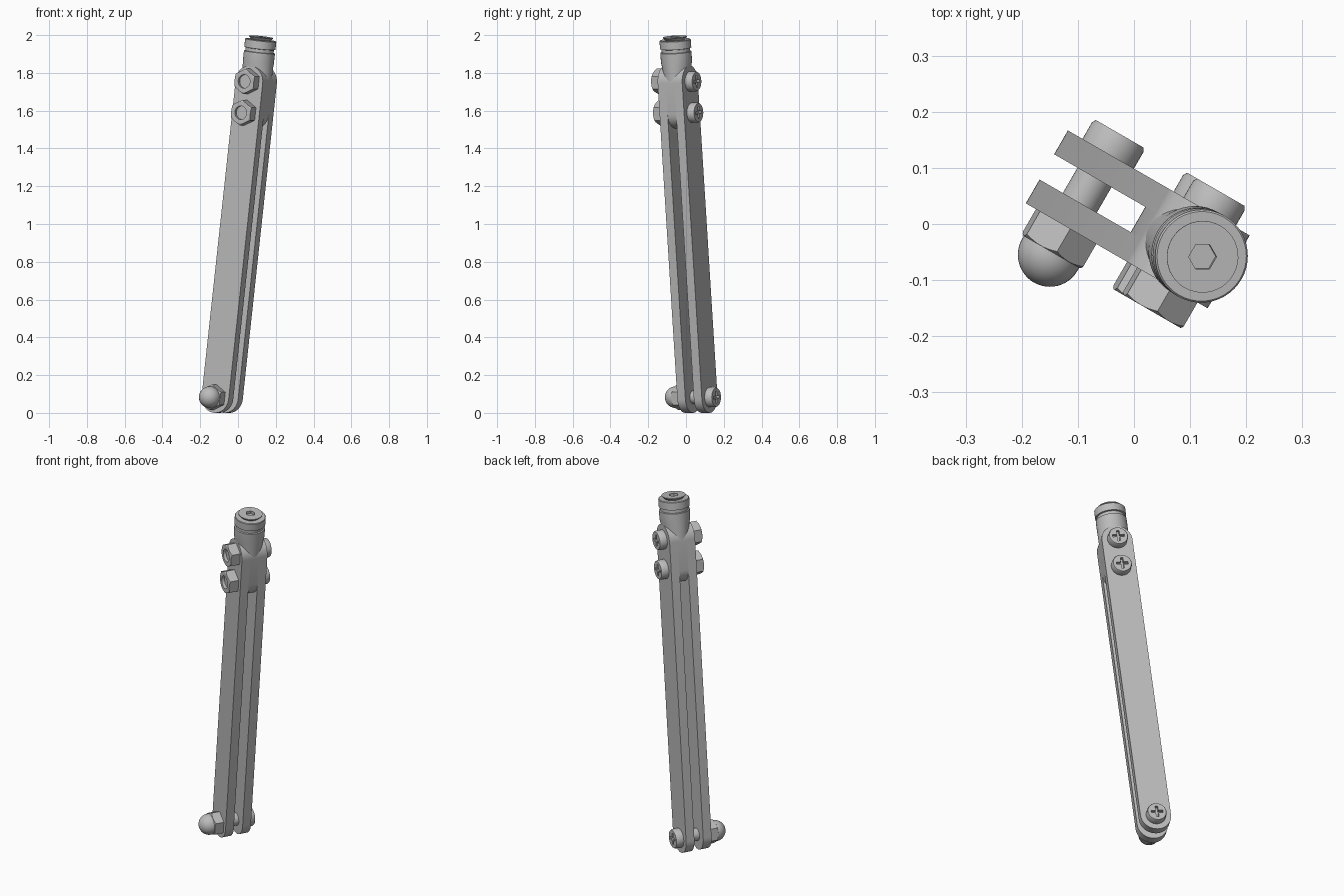
import bpy, bmesh
from math import sin, cos, pi, radians
from mathutils import Matrix

cube = bpy.data.objects.get("Cube")
if cube:
    bpy.data.objects.remove(cube, do_unlink=True)

steel = bpy.data.materials.new("grey_steel")
steel.use_nodes = True
GREY = (0.5, 0.5, 0.5, 1)
steel.diffuse_color = GREY
steel.node_tree.nodes["Principled BSDF"].inputs["Base Color"].default_value = GREY

# Arm frame: origin at the lower bolt, z along the arm, y along the bolts
ARM = (Matrix.Translation((-0.0835, 0.0603, 0.083))
       @ Matrix.Rotation(radians(-30), 4, 'Z') @ Matrix.Rotation(radians(7.1), 4, 'Y'))
WIDTH, GAP, OUTER = 0.083, 0.026, 0.075    # half width, inner and outer plate faces
LOW, HIGH = 1.518, 1.685                   # upper bolt positions along the arm
parts = []


def finish(name, bm, place):
    bmesh.ops.recalc_face_normals(bm, faces=bm.faces)
    mesh = bpy.data.meshes.new(name)
    bm.to_mesh(mesh)
    bm.free()
    mesh.materials.append(steel)
    obj = bpy.data.objects.new(name, mesh)
    obj.matrix_world = ARM @ place
    bpy.context.collection.objects.link(obj)
    parts.append(obj)
    return obj


def lathe(name, profile, place=Matrix(), sides=40, phase=0.0):
    """Closed solid of revolution; the profile starts and ends on the axis."""
    bm = bmesh.new()
    rings = []
    for r, h in profile:
        if r == 0:
            rings.append([bm.verts.new((0, 0, h))] * sides)
        else:
            angles = [phase + 2 * pi * i / sides for i in range(sides)]
            rings.append([bm.verts.new((r * cos(a), r * sin(a), h)) for a in angles])
    for a, b in zip(rings, rings[1:]):
        for i in range(sides):
            j = (i + 1) % sides
            bm.faces.new(list(dict.fromkeys((a[i], a[j], b[j], b[i]))))
    return finish(name, bm, place)


def rod(name, r, h0, h1, place=Matrix(), sides=40, phase=0.0):
    return lathe(name, [(0, h0), (r, h0), (r, h1), (0, h1)], place, sides, phase)


def bar(name, z0, z1, y0, y1):
    """Round-ended flat bar."""
    bm = bmesh.new()
    n = 20
    outline = [(z1, pi * i / n) for i in range(n + 1)]
    outline += [(z0, pi + pi * i / n) for i in range(n + 1)]
    face = bm.faces.new([bm.verts.new((WIDTH * cos(a), y0, z + WIDTH * sin(a)))
                         for z, a in outline])
    ext = bmesh.ops.extrude_face_region(bm, geom=[face])
    verts = [v for v in ext["geom"] if isinstance(v, bmesh.types.BMVert)]
    bmesh.ops.translate(bm, verts=verts, vec=(0, y1 - y0, 0))
    return finish(name, bm, Matrix())


def box(name, size, place):
    bm = bmesh.new()
    bmesh.ops.create_cube(bm, size=1)
    bmesh.ops.scale(bm, vec=size, verts=bm.verts)
    return finish(name, bm, place)


def boolean(obj, cutter, operation='DIFFERENCE'):
    bpy.context.view_layer.update()
    mod = obj.modifiers.new("cut", 'BOOLEAN')
    mod.operation, mod.object, mod.solver = operation, cutter, 'EXACT'
    bpy.context.view_layer.objects.active = obj
    bpy.ops.object.modifier_apply(modifier=mod.name)
    parts.remove(cutter)
    bpy.data.objects.remove(cutter, do_unlink=True)


def facing(z, side):
    """Place on an outer plate face at height z, with local z pointing outward."""
    return (Matrix.Translation((0, side * OUTER, z))
            @ Matrix.Rotation(radians(-90 * side), 4, 'X'))


def hex_nut(name, z, height):
    place = facing(z, -1)
    nut = rod(name, 0.0675, 0, height, place, 6, pi / 2)
    cone = lathe("chamfer", [(0, -0.01), (0.08, -0.01), (0.08, height - 0.013),
                             (0.058, height), (0, height + 0.001)], place, 48)
    boolean(nut, cone, 'INTERSECT')
    return nut


def bolt_head(name, z):
    place = facing(z, 1)
    head = lathe(name, [(0, 0), (0.053, 0), (0.053, 0.034), (0.049, 0.041), (0, 0.041)], place)
    for size in ((0.064, 0.014, 0.04), (0.014, 0.064, 0.04)):
        boolean(head, box("cross_cutter", size, place @ Matrix.Translation((0, 0, 0.042))))


# Two side plates and the spacer block between their tops
bar("front_plate", 0, HIGH, -OUTER, -GAP)
bar("back_plate", 0, HIGH, GAP, OUTER)
bar("spacer_block", LOW, HIGH, -GAP, GAP)

# Round neck with groove and collar, narrowed where it enters the plates
neck = lathe("neck", [(0, 1.66), (0.0825, 1.66), (0.0825, 1.755), (0.0825, 1.79),
                      (0.0825, 1.841), (0.075, 1.843), (0.075, 1.86), (0.083, 1.862),
                      (0.083, 1.904), (0.08, 1.907), (0, 1.907)], sides=48)
for v in neck.data.vertices:
    if v.co.z < 1.76:
        v.co.y *= 0.89

# Countersunk screw with hexagon socket on top
cap = lathe("top_screw", [(0, 1.9), (0.045, 1.9), (0.064, 1.92), (0.064, 1.923), (0, 1.923)])
boolean(cap, rod("socket_cutter", 0.025, 1.903, 1.95, sides=6, phase=pi / 6))

# Upper bolts with open nuts
for label, z in (("lower", LOW), ("upper", HIGH)):
    bolt_head(label + "_bolt_head", z)
    nut = hex_nut(label + "_nut", z, 0.0545)
    boolean(nut, rod("bore_cutter", 0.036, 0.038, 0.08, facing(z, -1), 32))

# Pivot bolt with domed nut
bolt_head("pivot_bolt_head", 0)
rod("pivot_shaft", 0.035, -0.02, 2 * OUTER + 0.01, facing(0, 1) @ Matrix.Translation((0, 0, -2 * OUTER)))
hex_nut("pivot_nut", 0, 0.052)
dome = [(0.057 * cos(a), 0.058 + 0.057 * sin(a)) for a in [pi / 2 * i / 12 for i in range(12)]]
lathe("nut_dome", [(0, 0.04), (0.057, 0.04)] + dome + [(0, 0.115)], facing(0, -1))

# Smooth the round surfaces, keep the edges sharp
bpy.ops.object.select_all(action='DESELECT')
for obj in parts:
    obj.select_set(True)
bpy.context.view_layer.objects.active = parts[0]
bpy.ops.object.shade_smooth_by_angle(angle=radians(30))
